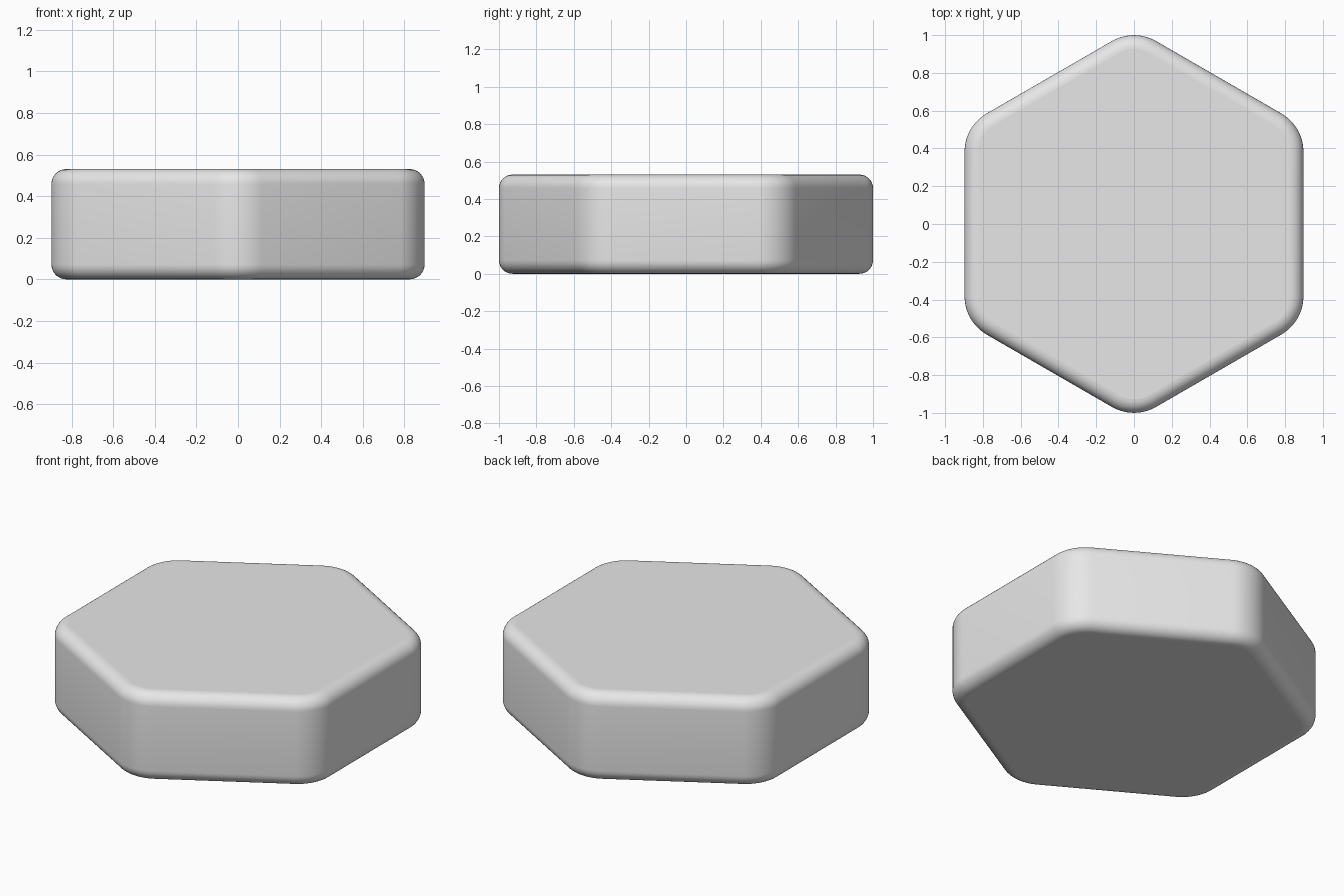
import bpy, bmesh, math

if "Cube" in bpy.data.objects:
    bpy.data.objects.remove(bpy.data.objects["Cube"])

APOTHEM, HEIGHT = 0.897, 0.53      # flat-to-centre distance, thickness
CORNER, ROUND = 0.233, 0.072       # vertical corner radius, rim radius
CORNER_STEPS, ROUND_STEPS = 10, 8

mat = bpy.data.materials.new("light_grey")
mat.diffuse_color = (0.8, 0.8, 0.8, 1)
mat.use_nodes = True
mat.node_tree.nodes["Principled BSDF"].inputs["Base Color"].default_value = mat.diffuse_color


def hex_outline(inset):
    """Rounded hexagon with points on the y axis, shrunk by inset."""
    centre = (APOTHEM - CORNER) / math.cos(math.pi / 6)
    r = CORNER - inset
    pts = []
    for k in range(6):
        mid = math.radians(30 + 60 * k)
        for i in range(CORNER_STEPS + 1):
            a = mid + math.radians(-30 + 60 * i / CORNER_STEPS)
            pts.append((centre * math.cos(mid) + r * math.cos(a),
                        centre * math.sin(mid) + r * math.sin(a)))
    return pts


# Section of the wall: rounded bottom rim, then rounded top rim
section = []
for i in range(ROUND_STEPS + 1):
    a = math.pi / 2 * i / ROUND_STEPS
    section.append((ROUND * (1 - math.sin(a)), ROUND * (1 - math.cos(a))))
section += [(inset, HEIGHT - z) for inset, z in reversed(section)]

# Loft the hexagonal tile through the section
bm = bmesh.new()
rings = [[bm.verts.new((x, y, z)) for x, y in hex_outline(inset)]
         for inset, z in section]
n = len(rings[0])
for low, high in zip(rings, rings[1:]):
    for i in range(n):
        j = (i + 1) % n
        bm.faces.new((low[i], low[j], high[j], high[i])).smooth = True

# Flat caps with crisp borders
for cap in (bm.faces.new(rings[0][::-1]), bm.faces.new(rings[-1])):
    cap.smooth = False
    for e in cap.edges:
        e.smooth = False

bmesh.ops.recalc_face_normals(bm, faces=bm.faces)
mesh = bpy.data.meshes.new("hexagonal_tile")
bm.to_mesh(mesh)
bm.free()
mesh.materials.append(mat)
tile = bpy.data.objects.new("hexagonal_tile", mesh)
bpy.context.collection.objects.link(tile)
